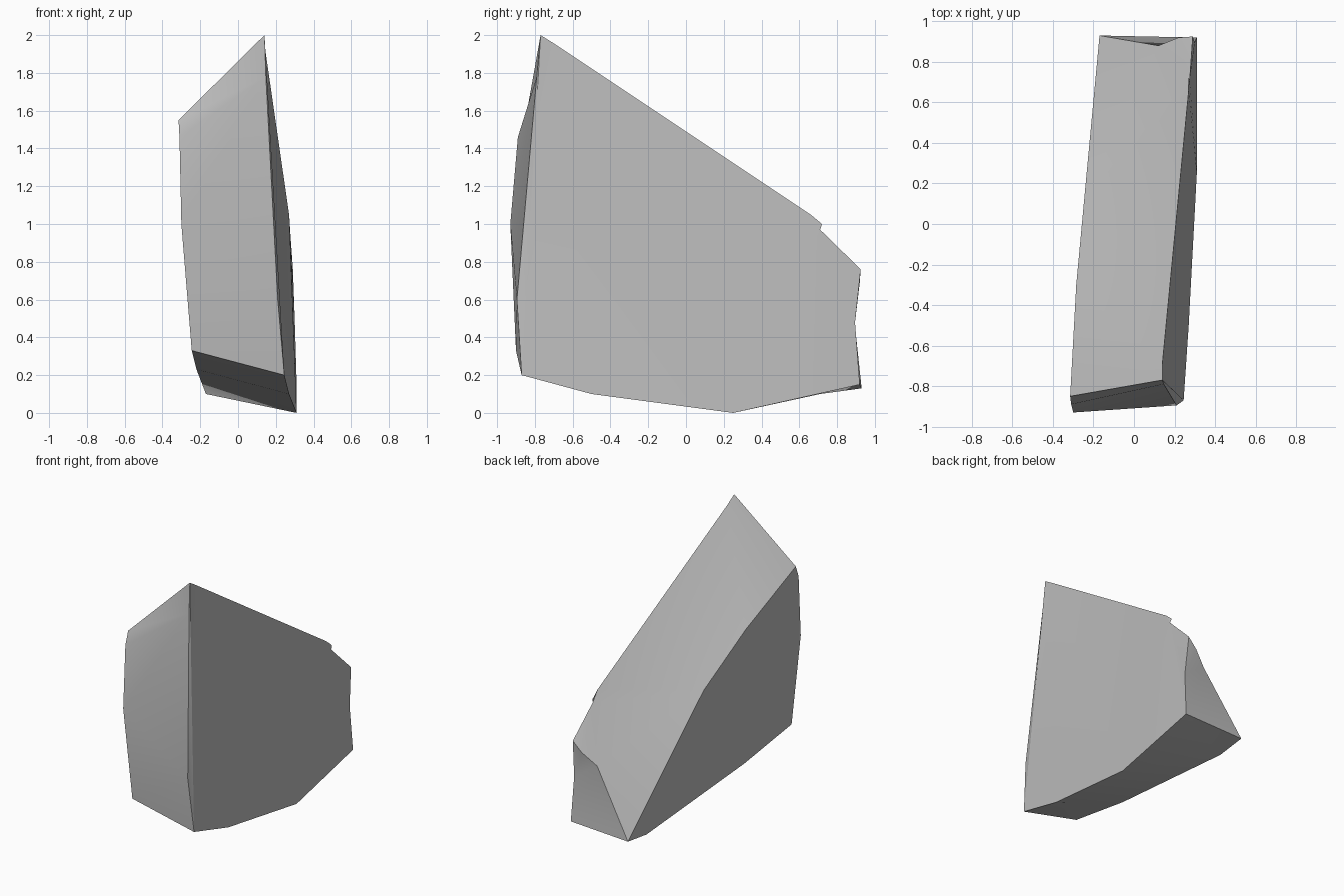
import bpy
import bmesh
from math import radians

default_cube = bpy.data.objects.get("Cube")
if default_cube:
    bpy.data.objects.remove(default_cube, do_unlink=True)

# Single stone colour
stone = bpy.data.materials.new("stone_grey")
stone.use_nodes = True
stone_colour = (0.5, 0.5, 0.5, 1)
stone.diffuse_color = stone_colour
stone.node_tree.nodes["Principled BSDF"].inputs["Base Color"].default_value = stone_colour

# Outline of the large broad side, from the tip over the back and round the base
broad_side = [
    (.14, -.77, 2), (.14, -.69, 1.95), (.27, .66, 1.05), (.27, .72, 1),
    (.275, .71, .97), (.29, .925, .76), (.3, .895, .48), (.31, .92, .15),
    (.31, .25, 0), (.27, -.5, .1), (.245, -.87, .2), (.21, -.895, .6),
    (.147, -.79, 1.78),
]
# Outline of the smaller opposite side, in the same order
narrow_side = [
    (-.315, -.85, 1.55), (-.285, -.3, 1.28), (-.244, .14, .98),
    (-.17, .93, .13), (-.17, .71, .1), (-.22, -.38, .23),
    (-.245, -.9, .33), (-.3, -.93, 1), (-.31, -.89, 1.46),
]
# Chipped hollow on the back edge
back_chip = [(.22, .92, .69), (.12, .88, .6)]

mesh_builder = bmesh.new()


def add_points(points):
    return [mesh_builder.verts.new(point) for point in points]


def add_facets(*facets):
    for corners in facets:
        mesh_builder.faces.new(corners)


broad = add_points(broad_side)
narrow = add_points(narrow_side)
chip_high, chip_low = add_points(back_chip)
(tip, tip_rear, ridge, notch_top, notch_base, back_top, back_mid, back_base,
 foot, base_mid, front_base, front_mid, front_high) = broad
(left_top, left_slope, left_rear, left_back, left_foot, left_base,
 left_front, left_mid, left_high) = narrow

# Two broad sides
add_facets(broad, narrow[::-1])

# Sloping top
add_facets(
    (tip, left_top, tip_rear),
    (tip_rear, left_top, left_slope),
    (tip_rear, left_slope, left_rear, ridge),
    (ridge, left_rear, notch_base, notch_top),
    (notch_base, left_rear, chip_low, chip_high, back_top),
    (left_rear, left_back, chip_low),
)

# Hollowed back
add_facets(
    (back_top, chip_high, chip_low, back_mid),
    (back_mid, chip_low, back_base),
    (back_base, chip_low, left_back),
)

# Underside
add_facets(
    (back_base, left_back, left_foot, foot),
    (foot, left_foot, left_base, base_mid),
    (base_mid, left_base, left_front, front_base),
)

# Front edge
add_facets(
    (front_base, left_front, left_mid, front_mid),
    (front_mid, left_mid, left_high, front_high),
    (front_high, left_high, left_top, tip),
)

bmesh.ops.triangulate(mesh_builder, faces=mesh_builder.faces[:])
bmesh.ops.recalc_face_normals(mesh_builder, faces=mesh_builder.faces[:])

shard_mesh = bpy.data.meshes.new("rock_shard")
mesh_builder.to_mesh(shard_mesh)
mesh_builder.free()
shard_mesh.materials.append(stone)
rock_shard = bpy.data.objects.new("rock_shard", shard_mesh)
bpy.context.collection.objects.link(rock_shard)

# Soft shading within each side, crisp edges between them
bpy.ops.object.select_all(action="DESELECT")
rock_shard.select_set(True)
bpy.context.view_layer.objects.active = rock_shard
bpy.ops.object.shade_smooth_by_angle(angle=radians(30))
